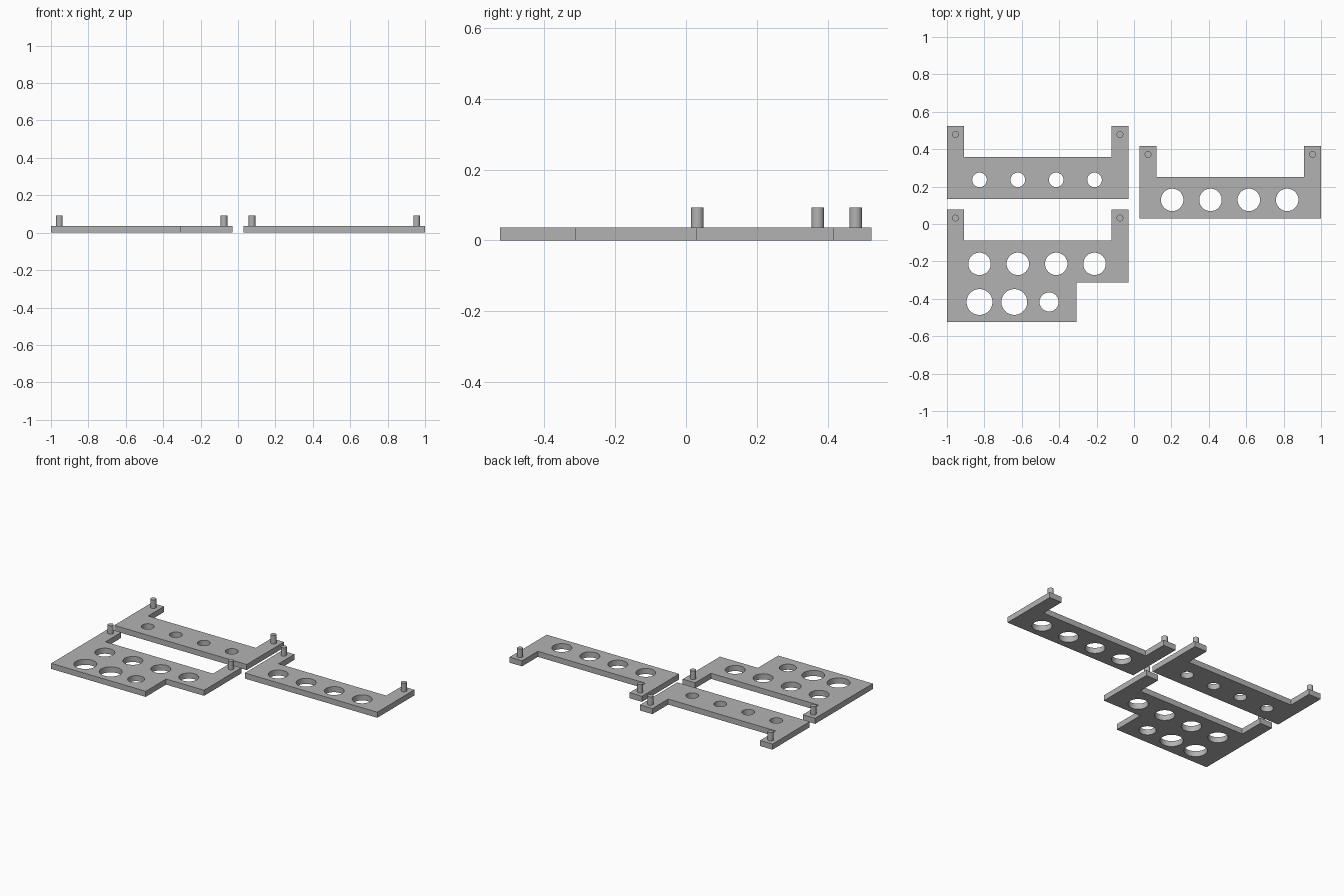
import bpy, bmesh
from math import cos, sin, tau, radians

cube = bpy.data.objects.get("Cube")
if cube:
    bpy.data.objects.remove(cube)

THICK, PEG_TOP, PEG_R = 0.037, 0.093, 0.018
WIDTH, ARM_W, ARM_L = 0.97, 0.091, 0.165
PITCH, FIRST = 0.205, 0.174

grey = bpy.data.materials.new("plain grey")
grey.use_nodes = True
grey.diffuse_color = (0.45, 0.45, 0.45, 1)
grey.node_tree.nodes["Principled BSDF"].inputs["Base Color"].default_value = (0.45, 0.45, 0.45, 1)


def circle(x, y, r, n=48):
    return [(x + r * cos(tau * i / n), y + r * sin(tau * i / n)) for i in range(n)]


def finish(obj):
    bpy.ops.object.select_all(action="DESELECT")
    obj.select_set(True)
    bpy.context.view_layer.objects.active = obj
    bpy.ops.object.shade_smooth_by_angle(angle=radians(30))


def plate(name, outline, holes):
    """Flat plate: a filled outline with round holes, extruded upwards."""
    curve = bpy.data.curves.new(name, "CURVE")
    curve.dimensions, curve.fill_mode = "2D", "BOTH"
    curve.extrude = THICK / 2
    for loop in [outline] + [circle(*h) for h in holes]:
        spline = curve.splines.new("POLY")
        spline.points.add(len(loop) - 1)
        for point, (x, y) in zip(spline.points, loop):
            point.co = (x, y, 0, 1)
        spline.use_cyclic_u = True
    temp = bpy.data.objects.new(name + " outline", curve)
    bpy.context.collection.objects.link(temp)
    graph = bpy.context.evaluated_depsgraph_get()
    mesh = bpy.data.meshes.new_from_object(temp.evaluated_get(graph))
    bpy.data.objects.remove(temp)

    # Weld the caps to the walls and rest the plate on the ground
    bm = bmesh.new()
    bm.from_mesh(mesh)
    bmesh.ops.remove_doubles(bm, verts=bm.verts, dist=0.0001)
    bmesh.ops.recalc_face_normals(bm, faces=bm.faces)
    bmesh.ops.translate(bm, verts=bm.verts, vec=(0, 0, THICK / 2))
    bm.to_mesh(mesh)
    bm.free()
    mesh.name = name
    mesh.materials.clear()
    mesh.materials.append(grey)
    obj = bpy.data.objects.new(name, mesh)
    bpy.context.collection.objects.link(obj)
    finish(obj)


def peg(name, x, y):
    bpy.ops.mesh.primitive_cylinder_add(
        vertices=32, radius=PEG_R, depth=PEG_TOP - THICK,
        location=(x, y, (PEG_TOP + THICK) / 2))
    obj = bpy.context.object
    obj.name = name
    obj.data.materials.append(grey)
    finish(obj)


def bracket(name, left, back, front, holes, step=None):
    """U-shaped plate with two arms, a peg on each; step = (x, y) of a notched corner."""
    right, shelf = left + WIDTH, back - ARM_L
    corner = [(right, front)]
    if step:
        corner = [(step[0], front), step, (right, step[1])]
    outline = [(left, front)] + corner + [
        (right, back), (right - ARM_W, back), (right - ARM_W, shelf),
        (left + ARM_W, shelf), (left + ARM_W, back), (left, back)]
    plate(name + " plate", outline, holes)
    for side, x in (("right", left + 0.045), ("left", right - 0.045)):
        peg(f"{name} {side} peg", x, back - 0.045)


def hole_row(left, y, r):
    return [(left + FIRST + PITCH * i, y, r) for i in range(4)]


# Back bracket with small holes
bracket("back bracket", -1, 0.524, 0.134, hole_row(-1, 0.236, 0.039))

# Side bracket with medium holes
bracket("side bracket", 0.03, 0.417, 0.029, hole_row(0.03, 0.129, 0.06))

# Front bracket with two rows of holes and a stepped corner
lower_row = [(-0.826, -0.417, 0.069), (-0.64, -0.417, 0.069), (-0.454, -0.417, 0.051)]
bracket("front bracket", -1, 0.077, -0.525,
        hole_row(-1, -0.213, 0.06) + lower_row, step=(-0.308, -0.312))
